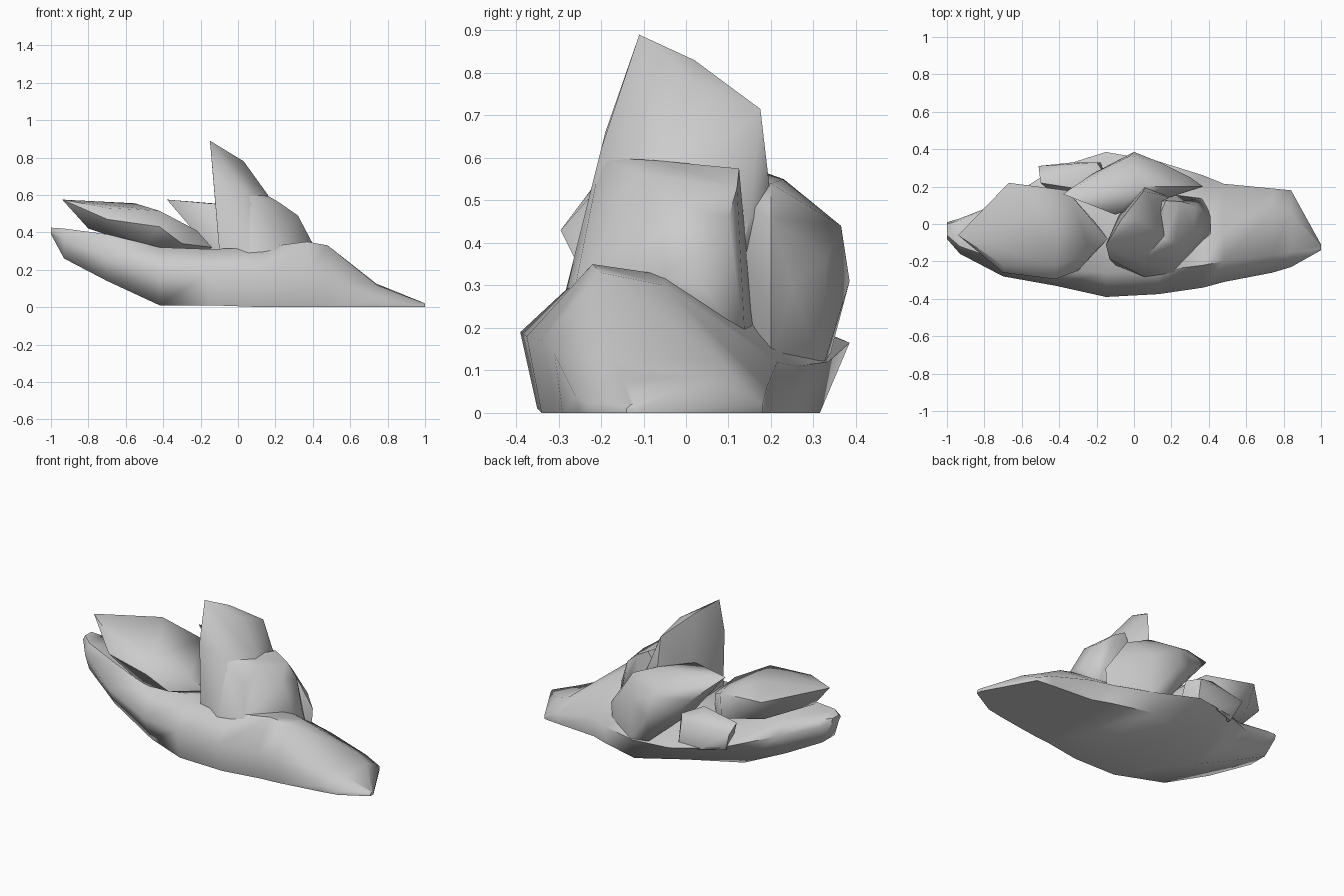
import bpy, bmesh, math


def finish(name, bm, angle=50):
    bmesh.ops.recalc_face_normals(bm, faces=bm.faces)
    me = bpy.data.meshes.new(name)
    bm.to_mesh(me)
    bm.free()
    ob = bpy.data.objects.new(name, me)
    bpy.context.collection.objects.link(ob)
    bpy.ops.object.select_all(action='DESELECT')
    bpy.context.view_layer.objects.active = ob
    ob.select_set(True)
    bpy.ops.object.shade_smooth_by_angle(angle=math.radians(angle))
    return ob


def boulder(name, pts):
    """Faceted boulder: the convex hull of its corner points."""
    bm = bmesh.new()
    for p in pts:
        bm.verts.new(p)
    res = bmesh.ops.convex_hull(bm, input=bm.verts)
    junk = [v for v in res["geom_interior"] if isinstance(v, bmesh.types.BMVert)]
    bmesh.ops.delete(bm, geom=junk, context='VERTS')
    return finish(name, bm)


def loft(name, sections):
    """Slab skinned through cross-sections (x, [(y, z), ...])."""
    bm = bmesh.new()
    rings = [[bm.verts.new((x, y, z)) for y, z in ring] for x, ring in sections]
    n = len(rings[0])
    for a, b in zip(rings, rings[1:]):
        for i in range(n):
            j = (i + 1) % n
            bm.faces.new((a[i], a[j], b[j], b[i]))
    bm.faces.new(rings[0])
    bm.faces.new(rings[-1])
    return finish(name, bm, 60)


# long base slab: bottom front, side, ridge front, ridge back, side, bottom back
loft("base_slab", [
    (-1.00, [(-.06, .39), (-.08, .41), (-.06, .425), (0, .425), (.01, .41), (0, .39)]),
    (-0.93, [(-.12, .26), (-.16, .36), (-.12, .42), (.02, .41), (.03, .36), (0, .26)]),
    (-0.70, [(-.20, .14), (-.28, .27), (-.20, .39), (.06, .36), (.12, .28), (.02, .14)]),
    (-0.42, [(-.24, .01), (-.33, .18), (-.25, .32), (.12, .28), (.30, .20), (.03, .01)]),
    (-0.15, [(-.35, .01), (-.39, .19), (-.26, .31), (.15, .25), (.385, .165), (.22, .03)]),
    (0.13, [(-.34, 0), (-.375, .18), (-.25, .32), (.08, .27), (.335, .12), (.315, 0)]),
    (0.37, [(-.30, 0), (-.34, .17), (-.22, .35), (-.05, .325), (.26, .11), (.25, 0)]),
    (0.48, [(-.29, 0), (-.31, .14), (-.20, .33), (-.05, .30), (.215, .12), (.21, 0)]),
    (0.74, [(-.25, 0), (-.26, .04), (-.17, .12), (.08, .125), (.19, .06), (.19, 0)]),
    (0.84, [(-.23, 0), (-.23, .02), (-.15, .08), (.06, .085), (.18, .02), (.18, 0)]),
    (1.00, [(-.14, 0), (-.14, .01), (-.13, .02), (-.12, .02), (-.11, .01), (-.11, 0)]),
])

# leaning boulder on the left
boulder("left_boulder", [
    (-.94, -.06, .575), (-.67, .22, .52), (-.55, .05, .555), (-.36, .18, .48),
    (-.42, -.22, .515), (-.70, -.22, .53), (-.70, -.26, .47), (-.42, -.295, .43),
    (-.22, -.16, .41), (-.14, -.08, .32), (-.30, -.25, .34), (-.80, -.10, .42),
    (-.66, .18, .40), (-.36, .17, .32), (-.50, -.22, .32), (-.2, 0, .25)])

# tall pointed spire
boulder("spire", [
    (-.15, -.11, .89), (.03, .02, .78), (.05, .175, .715), (-.07, .02, .83),
    (-.13, -.19, .66), (.10, .12, .66), (.16, -.06, .60), (.03, -.20, .62),
    (-.10, -.22, .30), (.06, -.285, .28), (.22, -.24, .28), (.17, .15, .46),
    (.06, .205, .46), (-.08, .05, .28), (.25, .10, .25)])

# broad shoulder wrapped around the foot of the spire
boulder("spire_shoulder", [
    (.03, -.20, .60), (.16, -.08, .595), (.22, -.10, .56), (.17, .125, .575),
    (.25, .12, .53), (.32, -.04, .49), (.33, .10, .46), (.18, -.19, .48),
    (-.10, -.22, .30), (.06, -.285, .28), (.22, -.26, .30), (.41, -.05, .32),
    (.41, .04, .30), (.37, .14, .15), (.20, .16, .18), (0, .10, .25)])

# big boulder leaning at the back
boulder("back_boulder", [
    (-.38, .16, .575), (-.19, .23, .55), (-.10, .05, .55), (.05, .20, .54),
    (-.02, .365, .44), (0, .385, .31), (-.22, .27, .43), (.14, .33, .36),
    (.22, .20, .46), (.30, .25, .30), (.37, .20, .24), (.36, .20, .10),
    (.16, .32, .10), (.02, .34, .14), (-.10, .10, .25)])

# small stone at the back left
boulder("small_back_stone", [
    (-.51, .31, .31), (-.50, .22, .35), (-.32, .28, .38), (-.20, .33, .33),
    (-.15, .26, .33), (-.46, .27, .19), (-.32, .33, .18), (-.18, .33, .18),
    (-.25, .18, .37), (-.42, .15, .18), (-.15, .20, .18)])
